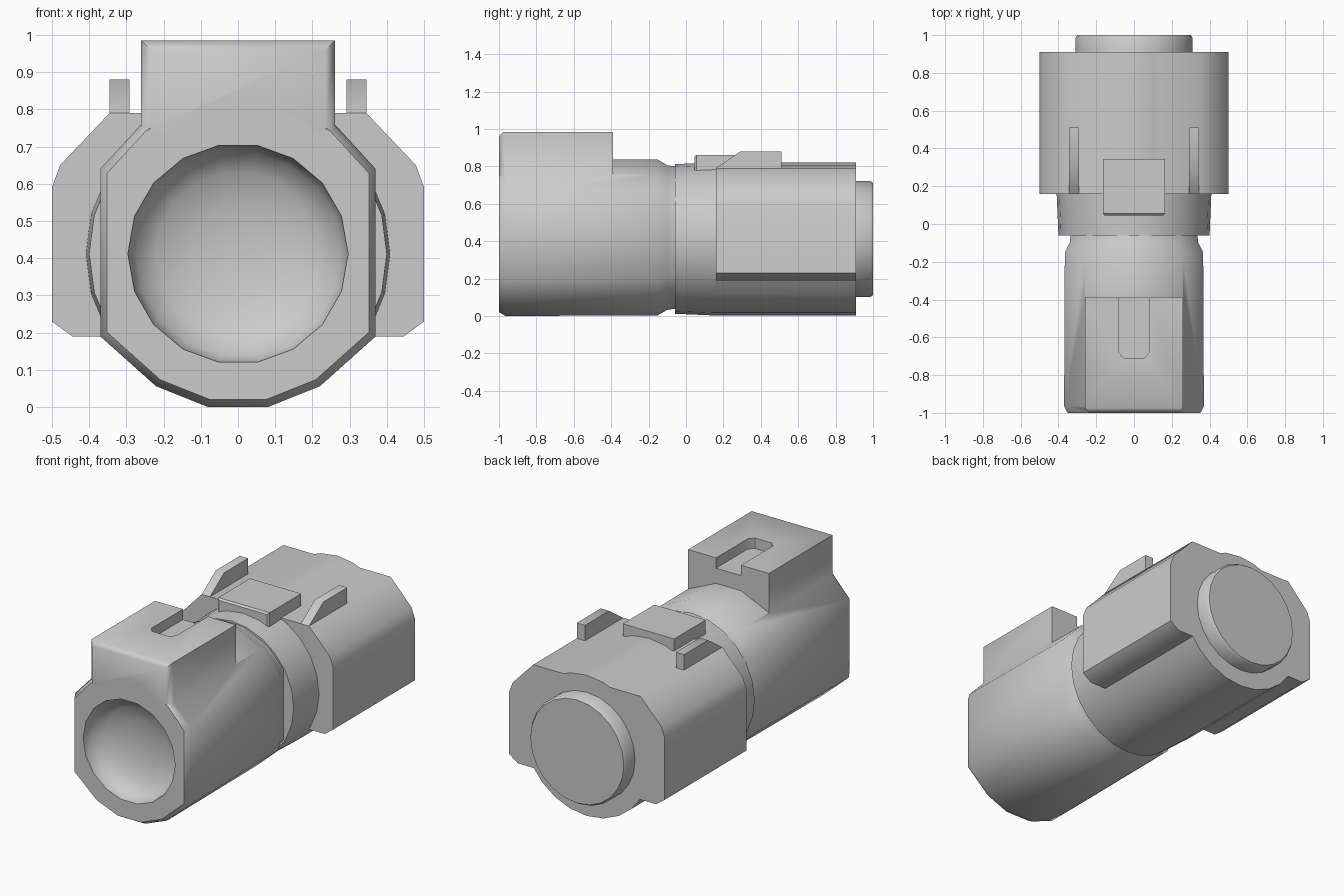
import bpy, bmesh, math
from math import cos, sin, pi

cube = bpy.data.objects.get("Cube")
if cube:
    bpy.data.objects.remove(cube, do_unlink=True)

grey = bpy.data.materials.new("plain_grey")
grey.use_nodes = True
grey.diffuse_color = (0.6, 0.6, 0.6, 1)
bsdf = grey.node_tree.nodes["Principled BSDF"]
bsdf.inputs["Base Color"].default_value = (0.6, 0.6, 0.6, 1)
bsdf.inputs["Roughness"].default_value = 0.6

AXIS_Z = 0.412


def loft(name, sections):
    """Skin a row of matching closed sections and cap both ends."""
    bm = bmesh.new()
    rings = [[bm.verts.new(p) for p in s] for s in sections]
    n = len(rings[0])
    for a, b in zip(rings, rings[1:]):
        for i in range(n):
            j = (i + 1) % n
            bm.faces.new((a[i], a[j], b[j], b[i]))
    bm.faces.new(rings[0])
    bm.faces.new(rings[-1])
    bmesh.ops.recalc_face_normals(bm, faces=bm.faces)
    mesh = bpy.data.meshes.new(name)
    bm.to_mesh(mesh)
    bm.free()
    mesh.materials.append(grey)
    obj = bpy.data.objects.new(name, mesh)
    bpy.context.collection.objects.link(obj)
    return obj


def mirrored(half):
    return half + [(-x, z) for x, z in reversed(half)]


def section(profile, y, scale=1.0):
    return [(x * scale, y, AXIS_Z + (z - AXIS_Z) * scale) for x, z in profile]


def turned(name, steps, sides):
    """Round part along y from (y, radius) steps."""
    circle = [(cos(2 * pi * i / sides), sin(2 * pi * i / sides)) for i in range(sides)]
    return loft(name, [[(c * r, y, AXIS_Z + s * r) for c, s in circle] for y, r in steps])


def box(name, x, y0, y1, z0, z1, nose=0.0):
    """Block centred on x = 0 with a chamfered front."""
    def rect(y, d):
        return [(-x + d, y, z0), (x - d, y, z0), (x - d, y, z1 - d), (-x + d, y, z1 - d)]
    return loft(name, [rect(y0, nose), rect(y0 + max(nose, 0.01), 0), rect(y1, 0)])


def select(obj):
    bpy.ops.object.select_all(action='DESELECT')
    obj.select_set(True)
    bpy.context.view_layer.objects.active = obj


def combine(obj, other, operation):
    mod = obj.modifiers.new(operation.lower(), 'BOOLEAN')
    mod.operation = operation
    mod.solver = 'EXACT'
    mod.object = other
    select(obj)
    bpy.ops.object.modifier_apply(modifier=mod.name)
    bpy.data.objects.remove(other, do_unlink=True)


def smooth(obj, degrees):
    select(obj)
    bpy.ops.object.shade_smooth_by_angle(angle=math.radians(degrees))


# Front barrel with faceted outline and tapered neck
outline = mirrored([(0.08, 0.0), (0.22, 0.056), (0.37, 0.19),
                    (0.37, 0.64), (0.26, 0.76), (0.08, 0.84)])
barrel = loft("front_barrel", [
    section(outline, -1.0, 0.95), section(outline, -0.965),
    section(outline, -0.15, 0.99), section(outline, -0.1, 0.92),
    section(outline, -0.04, 0.9)])

# Raised hood on the barrel, with a sighting slot open to the rear
hood = box("hood", 0.26, -1.0, -0.39, 0.71, 0.985, 0.025)
slot = loft("slot_cutter", [
    [(-w, y, 0.925), (w, y, 0.925), (w, y, 1.1), (-w, y, 1.1)]
    for w, y in ((0.055, -0.71), (0.08, -0.68), (0.08, -0.3))])
combine(hood, slot, 'DIFFERENCE')
combine(barrel, hood, 'UNION')

# Concave front opening
bowl = turned("opening_cutter", [(-1.05, 0.3), (-0.99, 0.295), (-0.94, 0.275),
                                 (-0.9, 0.22), (-0.875, 0.13), (-0.865, 0.04)], 18)
combine(barrel, bowl, 'DIFFERENCE')
smooth(barrel, 50)

# Rear round body and the wider housing around it
body = turned("rear_body", [(-0.06, 0.4), (0.15, 0.409), (0.91, 0.409)], 24)
shell = mirrored([(0.3, 0.19), (0.445, 0.19), (0.5, 0.23), (0.5, 0.59),
                  (0.478, 0.65), (0.345, 0.79)])
housing = loft("housing", [section(shell, 0.16), section(shell, 0.91)])
combine(body, housing, 'UNION')
smooth(body, 50)

# Rear end cap
cap = turned("end_cap", [(0.88, 0.31), (0.985, 0.31), (1.0, 0.3)], 24)
smooth(cap, 50)

# Raised pad on top of the body
pad = box("top_pad", 0.165, 0.045, 0.345, 0.7, 0.86, 0.01)
smooth(pad, 35)

# Pair of upright sloped tabs
tab_side = [(0.16, 0.75), (0.16, 0.79), (0.29, 0.88), (0.51, 0.88), (0.51, 0.75)]
for label, side in (("left", 1), ("right", -1)):
    tab = loft(label + "_tab", [[(side * x, y, z) for y, z in tab_side]
                                for x in (0.292, 0.345)])
    smooth(tab, 35)
